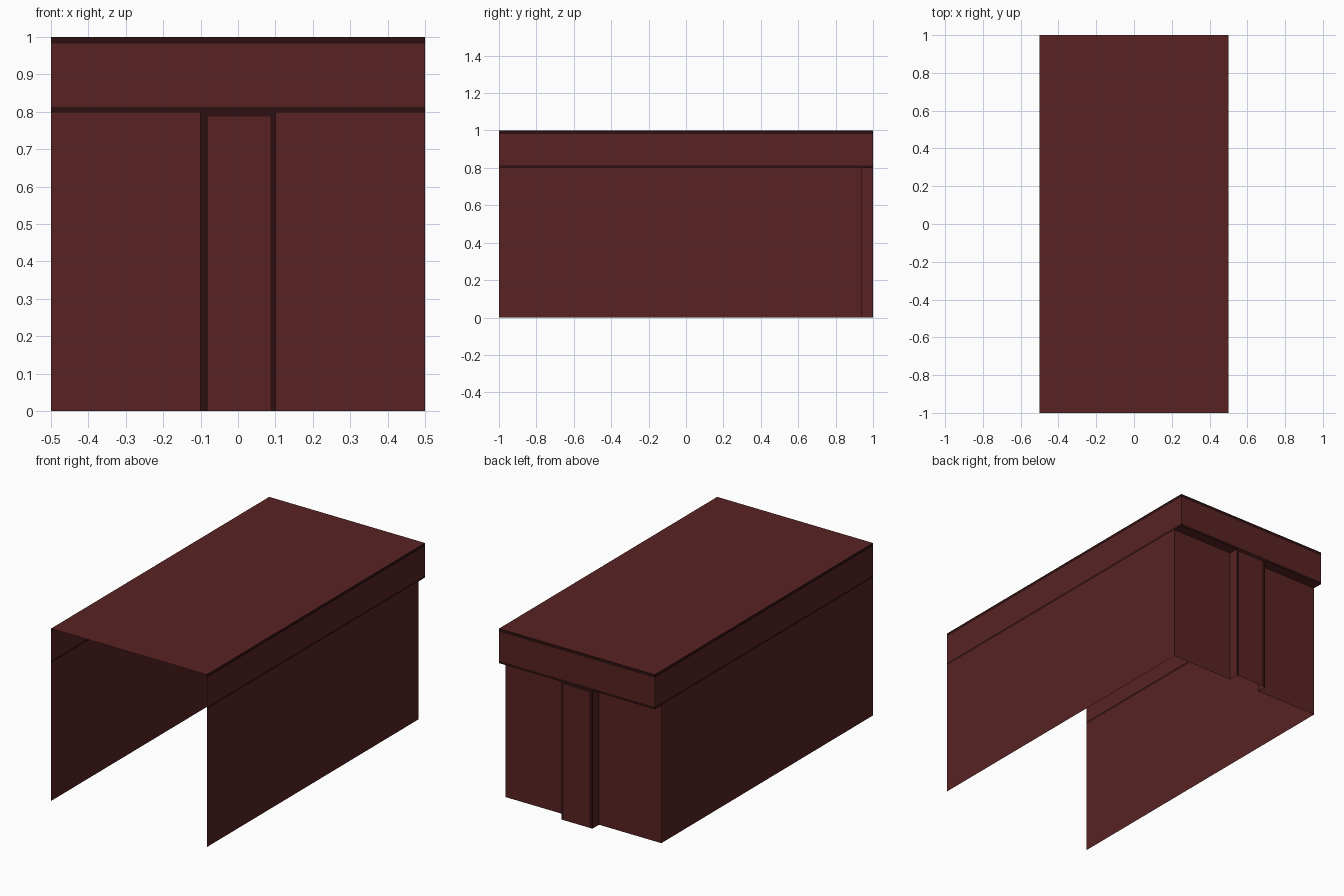
import bpy
from mathutils import Vector

if "Cube" in bpy.data.objects:
    bpy.data.objects.remove(bpy.data.objects["Cube"])


def material(name, rgb):
    m = bpy.data.materials.new(name)
    m.diffuse_color = (*rgb, 1.0)
    m.use_nodes = True
    m.node_tree.nodes["Principled BSDF"].inputs["Base Color"].default_value = m.diffuse_color
    return m


RED = material("dark red", (0.098, 0.0165, 0.0165))
TRIM = material("deep maroon trim", (0.026, 0.0048, 0.005))


def sheet(name, origin, u_dir, v_dir, us, vs, is_trim=lambda i, j: False):
    """Flat sheet split at us and vs; is_trim picks the dark cells."""
    o, u, v = Vector(origin), Vector(u_dir), Vector(v_dir)
    verts = [o + u * a + v * b for b in vs for a in us]
    n = len(us)
    faces, mats = [], []
    for j in range(len(vs) - 1):
        for i in range(n - 1):
            k = j * n + i
            faces.append((k, k + 1, k + 1 + n, k + n))
            mats.append(1 if is_trim(i, j) else 0)
    me = bpy.data.meshes.new(name)
    me.from_pydata(verts, [], faces)
    me.materials.append(RED)
    me.materials.append(TRIM)
    me.polygons.foreach_set("material_index", mats)
    me.update()
    ob = bpy.data.objects.new(name, me)
    bpy.context.collection.objects.link(ob)
    return ob


X, Y, Z = (1, 0, 0), (0, 1, 0), (0, 0, 1)
NX, NY = (-1, 0, 0), (0, -1, 0)
WALL_Y, EAVE = 0.94, 0.80
BAND = [EAVE, 0.813, 0.982, 1.0]


def band_edges(i, j):
    return j != 1


# Roof and the underside of the rear overhang
sheet("roof", (0, 0, 1), X, Y, [-0.5, 0.5], [-1, 1])
sheet("overhang_underside", (0, 0, EAVE), Y, X, [WALL_Y, 1], [-0.5, 0.5])

# Upper bands with dark top and bottom edges (front stays open)
sheet("right_band", (0.5, 0, 0), Y, Z, [-1, 1], BAND, band_edges)
sheet("left_band", (-0.5, 0, 0), NY, Z, [-1, 1], BAND, band_edges)
sheet("back_band", (0, 1, 0), NX, Z, [-0.5, 0.5], BAND, band_edges)

# Lower side walls
sheet("right_wall", (0.5, 0, 0), Y, Z, [-1, WALL_Y], [0, EAVE])
sheet("left_wall", (-0.5, 0, 0), NY, Z, [-WALL_Y, 1], [0, EAVE])

# Back wall on both sides of the bay
sheet("back_wall_left", (0, WALL_Y, 0), NX, Z, [0.1, 0.5], [0, EAVE])
sheet("back_wall_right", (0, WALL_Y, 0), NX, Z, [-0.5, -0.1], [0, EAVE])

# Projecting bay with a dark frame on three sides
sheet("bay_front", (0, 1, 0), NX, Z, [-0.1, -0.087, 0.08, 0.1], [0, 0.787, EAVE],
      lambda i, j: i != 1 or j == 1)
sheet("bay_right_side", (0.1, 0, 0), Y, Z, [WALL_Y, 1], [0, EAVE])
sheet("bay_left_side", (-0.1, 0, 0), NY, Z, [-1, -WALL_Y], [0, EAVE])
